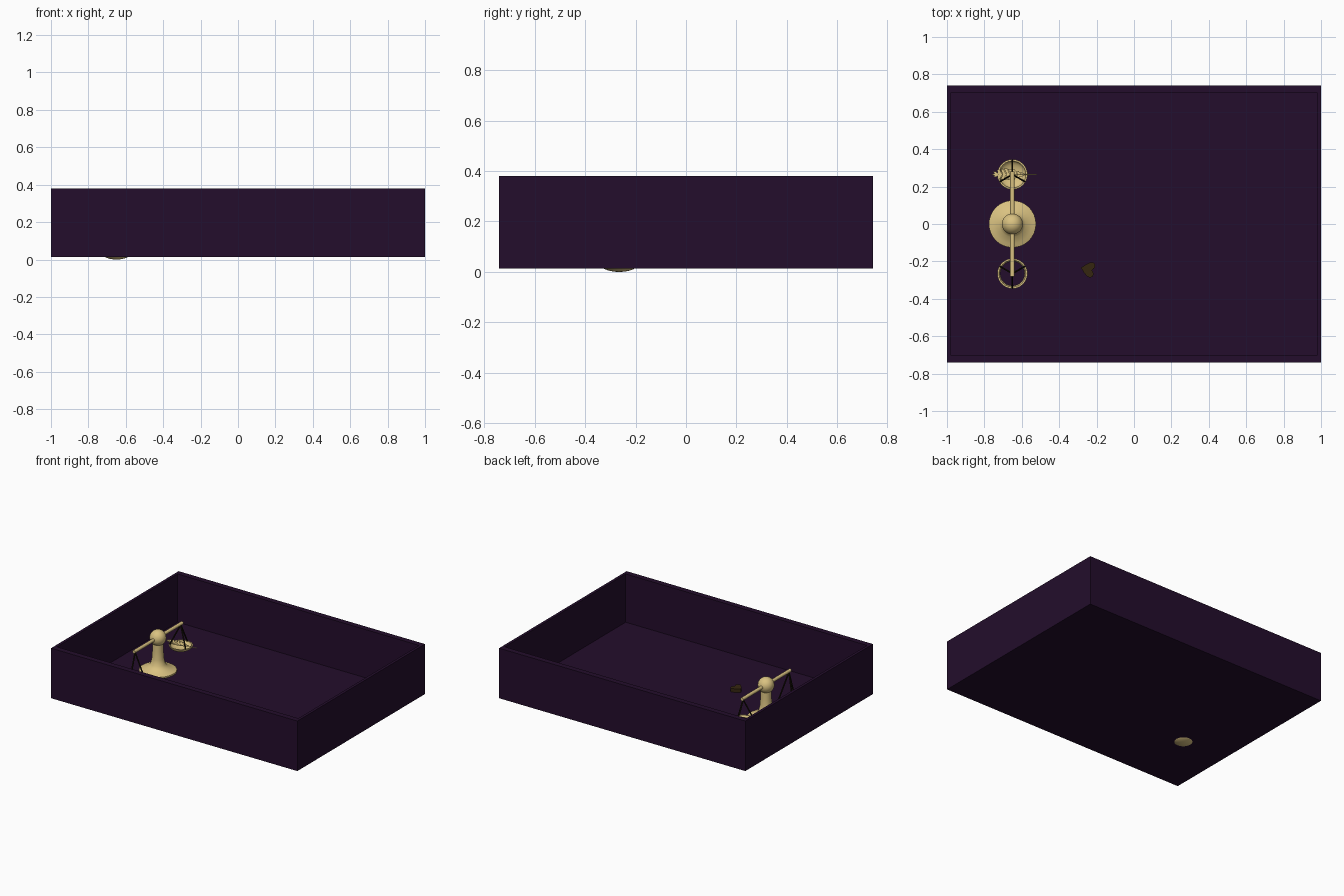
import bpy, bmesh, math
from mathutils import Vector

if "Cube" in bpy.data.objects:
    bpy.data.objects.remove(bpy.data.objects["Cube"])


def material(name, rgb):
    m = bpy.data.materials.new(name)
    m.use_nodes = True
    m.diffuse_color = (*rgb, 1)
    m.node_tree.nodes["Principled BSDF"].inputs["Base Color"].default_value = (*rgb, 1)
    return m


PURPLE = material("dark purple", (0.017, 0.004, 0.025))
GOLD = material("pale gold", (0.70, 0.54, 0.22))
BROWN = material("dark brown", (0.036, 0.019, 0.005))
BLACK = material("blackened brass", (0.012, 0.008, 0.003))


def finish(bm, name, mat, smooth=True):
    bmesh.ops.recalc_face_normals(bm, faces=bm.faces[:])
    mesh = bpy.data.meshes.new(name)
    bm.to_mesh(mesh)
    bm.free()
    mesh.materials.append(mat)
    ob = bpy.data.objects.new(name, mesh)
    bpy.context.collection.objects.link(ob)
    if smooth:
        bpy.ops.object.select_all(action="DESELECT")
        ob.select_set(True)
        bpy.context.view_layer.objects.active = ob
        bpy.ops.object.shade_smooth_by_angle(angle=math.radians(40))
    return ob


def lathe(name, profile, centre, mat, steps=32):
    bm = bmesh.new()
    vs = [bm.verts.new((r, 0, z)) for r, z in profile]
    es = [bm.edges.new(p) for p in zip(vs, vs[1:])]
    bmesh.ops.spin(bm, geom=vs + es, cent=(0, 0, 0), axis=(0, 0, 1),
                   angle=2 * math.pi, steps=steps)
    bmesh.ops.remove_doubles(bm, verts=bm.verts[:], dist=1e-5)
    bmesh.ops.translate(bm, verts=bm.verts[:], vec=centre)
    return finish(bm, name, mat)


def rod(name, a, b, radius, mat, sides=12):
    a, b = Vector(a), Vector(b)
    bm = bmesh.new()
    bmesh.ops.create_cone(bm, cap_ends=True, segments=sides, radius1=radius,
                          radius2=radius, depth=(b - a).length)
    rot = (b - a).to_track_quat("Z", "Y").to_matrix()
    bmesh.ops.rotate(bm, verts=bm.verts[:], matrix=rot)
    bmesh.ops.translate(bm, verts=bm.verts[:], vec=(a + b) / 2)
    return finish(bm, name, mat)


def plate(name, points, z, thick, mat):
    bm = bmesh.new()
    face = bm.faces.new([bm.verts.new((x, y, z)) for x, y in points])
    top = bmesh.ops.extrude_face_region(bm, geom=[face])["geom"]
    up = [v for v in top if isinstance(v, bmesh.types.BMVert)]
    bmesh.ops.translate(bm, verts=up, vec=(0, 0, thick))
    return finish(bm, name, mat, False)


# Open tray: a block whose top face is inset for the rim and sunk to the floor
HX, HY, BOTTOM, FLOOR, TOP = 1.0, 0.74, 0.013, 0.026, 0.38
bm = bmesh.new()
bmesh.ops.create_cube(bm, size=2)
for v in bm.verts:
    v.co = (v.co.x * HX, v.co.y * HY, TOP if v.co.z > 0 else BOTTOM)
top = max(bm.faces, key=lambda f: f.calc_center_median().z)
for z in (TOP, FLOOR):
    bmesh.ops.inset_individual(bm, faces=[top], thickness=0.01)
    for v in top.verts:
        v.co = (math.copysign(HX - 0.02, v.co.x), math.copysign(HY - 0.04, v.co.y), z)
finish(bm, "tray", PURPLE, False)

# Balance stand: flared post, ball and beam
SX, BEAM_Z, ARM = -0.65, 0.27, 0.265
lathe("stand", [(0, FLOOR - 0.004), (0.126, FLOOR - 0.004), (0.126, 0.036), (0.105, 0.044),
                (0.07, 0.058), (0.05, 0.08), (0.041, 0.12), (0.037, 0.18),
                (0.035, 0.25), (0, 0.25)], (SX, 0, 0), GOLD)
bm = bmesh.new()
bmesh.ops.create_uvsphere(bm, u_segments=24, v_segments=16, radius=0.056)
bmesh.ops.translate(bm, verts=bm.verts[:], vec=(SX, 0, BEAM_Z))
finish(bm, "stand_ball", GOLD)
rod("beam", (SX, -0.28, BEAM_Z), (SX, 0.28, BEAM_Z), 0.012, GOLD)

# Hollow bowls, each hung from three dark chains
R, DEPTH, WALL = 0.081, 0.038, 0.006
arc = [math.radians(a) for a in range(0, 91, 15)]
bowl = [(R * math.sin(a), -DEPTH * math.cos(a)) for a in arc]
bowl += [((R - 0.009) * math.sin(a), -(DEPTH - WALL) * math.cos(a)) for a in reversed(arc)]
for label, side, rim in (("front", -1, DEPTH), ("back", 1, 0.115)):
    y = side * ARM
    lathe(label + "_pan", bowl, (SX, y, rim), GOLD, 24)
    for i in range(3):
        a = side * math.pi / 2 + i * math.tau / 3
        end = (SX + 0.076 * math.cos(a), y + 0.076 * math.sin(a), rim - 0.003)
        rod(f"{label}_chain_{i + 1}", (SX, y, BEAM_Z - 0.008), end, 0.005, BLACK, 6)

# Feather lying across the raised pan: a quill with slanted barbs
FZ = 0.119
rod("feather_quill", (SX - 0.11, ARM, FZ), (SX + 0.13, ARM, FZ + 0.005), 0.003, GOLD, 6)
for i in range(8):
    x = SX - 0.09 + i * 0.02
    w = 0.031 * math.sin(math.pi * (i + 1.5) / 9.5)
    for side in (-1, 1):
        pts = [(x, ARM), (x + 0.017, ARM), (x + 0.003, ARM + side * w),
               (x - 0.014, ARM + side * w)]
        plate(f"feather_barb_{i + 1}_{'left' if side > 0 else 'right'}", pts, FZ, 0.004, GOLD)
plate("feather_tip", [(SX - 0.11, ARM), (SX - 0.085, ARM - 0.012),
                      (SX - 0.085, ARM + 0.012)], FZ, 0.004, GOLD)

# Heart lying on the floor, point towards -x
half = [(-0.042, 0), (-0.02, 0.022), (0, 0.038), (0.016, 0.042), (0.028, 0.034),
        (0.032, 0.02), (0.026, 0.008), (0.018, 0)]
outline = half + [(x, -y) for x, y in half[-2:0:-1]]
turn = math.radians(-12)
heart = [(-0.243 + x * math.cos(turn) - y * math.sin(turn),
          -0.243 + x * math.sin(turn) + y * math.cos(turn)) for x, y in outline]
plate("heart", heart, FLOOR - 0.002, 0.028, BROWN)
